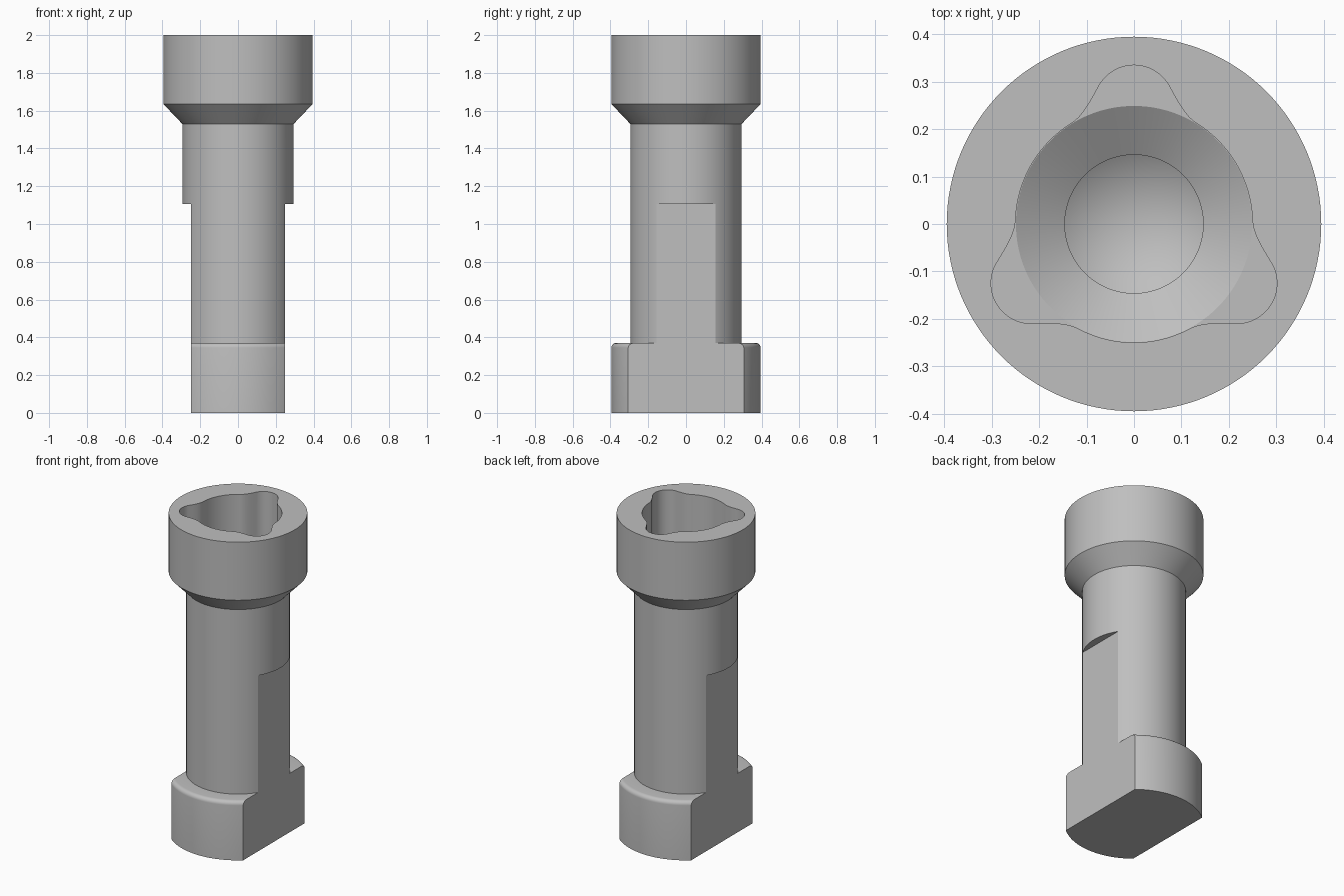
import bpy, bmesh
from math import sin, cos, tan, pi, radians, sqrt

cube = bpy.data.objects.get("Cube")
if cube:
    bpy.data.objects.remove(cube)

SEGMENTS = 128
FLAT_X = 0.25       # half distance between the flats
FLAT_TOP = 1.105
SOCKET_FLOOR = 1.66

steel = bpy.data.materials.new("plain grey steel")
steel.use_nodes = True
grey = (0.52, 0.52, 0.52, 1)
steel.diffuse_color = grey
steel.node_tree.nodes["Principled BSDF"].inputs["Base Color"].default_value = grey


def finish(name, bm):
    bmesh.ops.recalc_face_normals(bm, faces=bm.faces)
    mesh = bpy.data.meshes.new(name)
    bm.to_mesh(mesh)
    bm.free()
    mesh.materials.append(steel)
    obj = bpy.data.objects.new(name, mesh)
    bpy.context.collection.objects.link(obj)
    return obj


def lathe(name, profile):
    """Turn a list of (radius, height) points about the z axis."""
    bm = bmesh.new()
    verts = [bm.verts.new((r, 0, z)) for r, z in profile]
    edges = [bm.edges.new(pair) for pair in zip(verts, verts[1:])]
    bmesh.ops.spin(bm, geom=verts + edges, cent=(0, 0, 0), axis=(0, 0, 1),
                   angle=2 * pi, steps=SEGMENTS)
    bmesh.ops.remove_doubles(bm, verts=bm.verts, dist=1e-5)
    return finish(name, bm)


def prism(name, outline, bottom, top):
    """Extrude a flat outline upwards."""
    bm = bmesh.new()
    face = bm.faces.new([bm.verts.new((x, y, bottom)) for x, y in outline])
    result = bmesh.ops.extrude_face_region(bm, geom=[face])
    moved = [v for v in result["geom"] if isinstance(v, bmesh.types.BMVert)]
    bmesh.ops.translate(bm, verts=moved, vec=(0, 0, top - bottom))
    return finish(name, bm)


def cut(target, cutter):
    cutter.hide_render = True
    bpy.context.view_layer.objects.active = target
    mod = target.modifiers.new("cut", "BOOLEAN")
    mod.operation = "DIFFERENCE"
    mod.solver = "EXACT"
    mod.object = cutter
    bpy.ops.object.modifier_apply(modifier=mod.name)
    bpy.data.objects.remove(cutter)


def socket_radius(offset):
    """Radius of the three-lobed socket, by degrees away from a lobe's centre."""
    if offset < 15:
        a = radians(offset)
        return 0.25 * cos(a) + sqrt(0.085 ** 2 - (0.25 * sin(a)) ** 2)
    blend = min((offset - 15) / 17, 1)
    return 0.25 + 0.0466 * (1 - blend) ** 2


# Turned body: rounded foot, shaft, flared collar and head
fillet = 0.025
foot_edge = [(0.395 - fillet * (1 - cos(a)), 0.37 - fillet * (1 - sin(a)))
             for a in (i * pi / 12 for i in range(7))]
bolt = lathe("bolt_body", [(0, 0), (0.395, 0)] + foot_edge +
             [(0.295, 0.37), (0.295, 1.53), (0.395, 1.635), (0.395, 2), (0, 2)])

# Flats on both sides of the foot and shaft
for side in (-1, 1):
    slab = [(side * FLAT_X, -1), (side, -1), (side, 1), (side * FLAT_X, 1)]
    cut(bolt, prism("flat_cutter", slab, -0.5, FLAT_TOP))

# Three-lobed socket
outline = []
for step in range(240):
    degrees = step * 1.5
    offset = abs((degrees + 60) % 120 - 60)
    r, a = socket_radius(offset), radians(degrees + 90)
    outline.append((r * cos(a), r * sin(a)))
cut(bolt, prism("socket_cutter", outline, SOCKET_FLOOR, 2.2))

# Stepped drilling with a conical shoulder and a conical tip
wide, narrow, slope = 0.249, 0.146, tan(radians(33))
shoulder = SOCKET_FLOOR - (wide - narrow) * slope
depth = 1.45
cut(bolt, lathe("drill_cutter", [(0, 1.9), (wide, 1.9), (wide, SOCKET_FLOOR - 0.001),
                                 (narrow, shoulder), (narrow, depth),
                                 (0, depth - narrow * slope)]))

# Smooth the round walls and keep the edges crisp
bpy.ops.object.select_all(action="DESELECT")
bolt.select_set(True)
bpy.context.view_layer.objects.active = bolt
bpy.ops.object.shade_smooth_by_angle(angle=radians(25))
